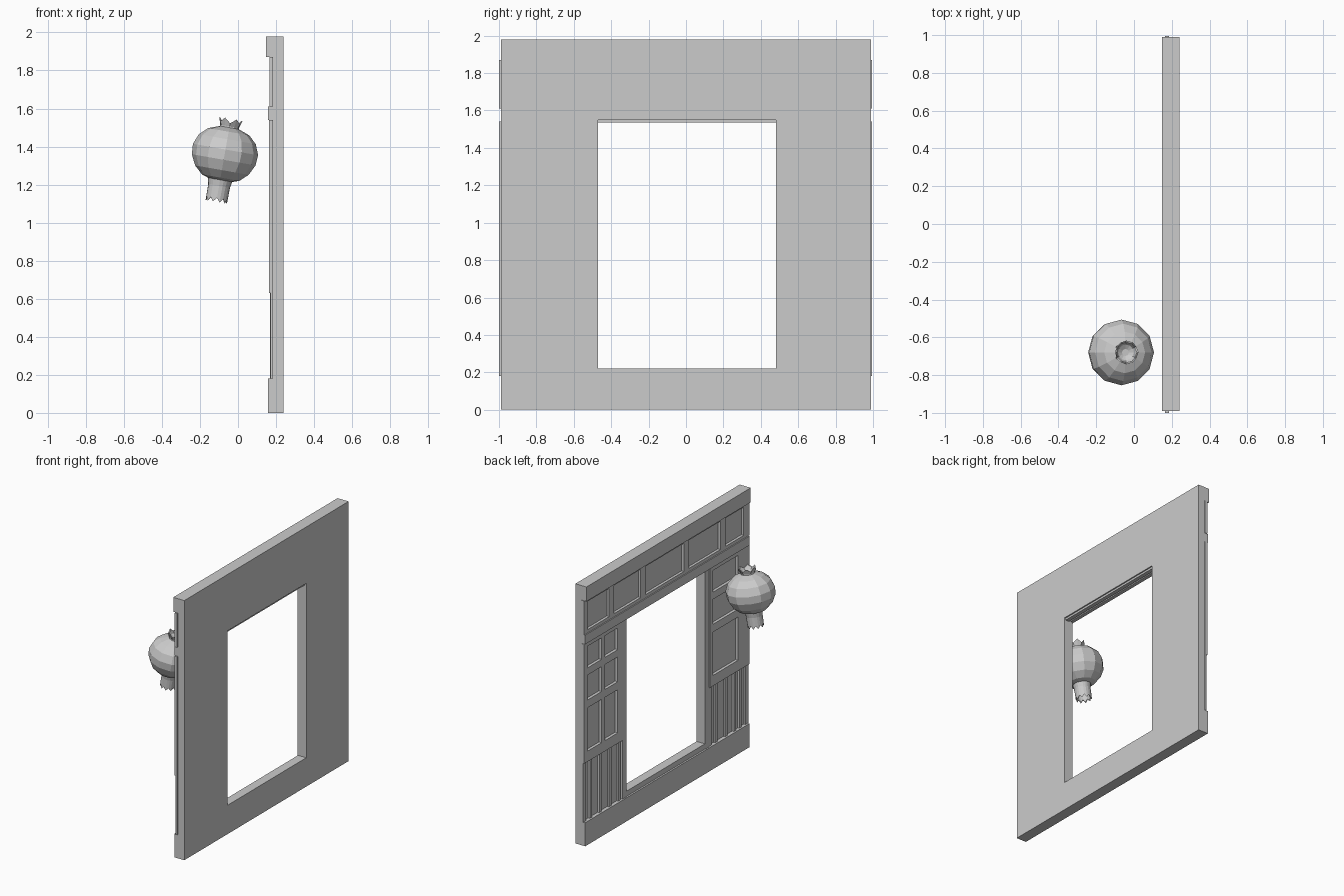
import bpy, bmesh, math
from mathutils import Matrix

if "Cube" in bpy.data.objects:
    bpy.data.objects.remove(bpy.data.objects["Cube"])

BACK = 0.24      # flat rear face of the wall
RECESS = 0.185   # depth of the sunken panels
Y0, Y1 = -0.99, 0.99


def finish(name, bm):
    bmesh.ops.recalc_face_normals(bm, faces=bm.faces)
    me = bpy.data.meshes.new(name)
    bm.to_mesh(me)
    bm.free()
    ob = bpy.data.objects.new(name, me)
    bpy.context.collection.objects.link(ob)
    return ob


def boxes(name, specs):
    """One object made from (x0, x1, y0, y1, z0, z1) boxes."""
    bm = bmesh.new()
    for x0, x1, y0, y1, z0, z1 in specs:
        m = Matrix.Translation(((x0 + x1) / 2, (y0 + y1) / 2, (z0 + z1) / 2)) @ \
            Matrix.Diagonal((x1 - x0, y1 - y0, z1 - z0, 1))
        bmesh.ops.create_cube(bm, size=1, matrix=m)
    return finish(name, bm)


def lattice(name, x, y0, y1, z0, z1, cols, rows):
    """Frame with rectangular openings at the given column and row spans."""
    def gaps(a, b, spans):
        edges = [a] + [v for s in spans for v in s] + [b]
        return list(zip(edges[::2], edges[1::2]))
    s = [(x, RECESS, y0, y1, a, b) for a, b in gaps(z0, z1, rows)]
    for za, zb in rows:
        s += [(x, RECESS, a, b, za, zb) for a, b in gaps(y0, y1, cols)]
    return boxes(name, s)


def lathe(name, rings, n, place):
    """Revolve (radius, height, zigzag) rings around the local z axis."""
    bm = bmesh.new()
    loops = []
    for r, h, zig in rings:
        loops.append([bm.verts.new((r * math.cos(2 * math.pi * i / n),
                                    r * math.sin(2 * math.pi * i / n),
                                    h + (zig if i % 2 else 0))) for i in range(n)])
    for a, b in zip(loops, loops[1:]):
        for i in range(n):
            j = (i + 1) % n
            bm.faces.new((a[i], a[j], b[j], b[i]))
    bm.faces.new(loops[0])
    bm.faces.new(loops[-1])
    bm.transform(place)
    return finish(name, bm)


# Backing wall around the doorway
HOLE = (-0.47, 0.48, 0.22, 1.55)
hy0, hy1, hz0, hz1 = HOLE
boxes("wall_backing", [
    (RECESS, BACK, Y0, hy0, 0, 1.98),
    (RECESS, BACK, hy1, Y1, 0, 1.98),
    (RECESS, BACK, hy0, hy1, 0, hz0),
    (RECESS, BACK, hy0, hy1, hz1, 1.98)])

# Horizontal beams
boxes("top_beam", [(0.147, RECESS, Y0, Y1, 1.87, 1.98)])
boxes("lintel_beam", [(0.157, RECESS, Y0, Y1, 1.54, 1.61)])
boxes("lintel_lip", [(0.2, 0.23, hy0, hy1, 1.535, hz1)])
boxes("base_beam", [(0.157, RECESS, Y0, Y1, 0, 0.18)])
boxes("door_sill", [(0.17, RECESS, hy0, hy1, 0.18, hz0)])

# Frieze of sunken panels above the doorway
lattice("frieze_frame", 0.165, Y0, Y1, 1.61, 1.87,
        [(-0.93, -0.71), (-0.65, -0.27), (-0.21, 0.25), (0.31, 0.63), (0.69, 0.95)],
        [(1.635, 1.85)])

# Doorway jambs
boxes("door_jambs", [(0.167, RECESS, hy0 - 0.045, hy0, 0.18, 1.54),
                     (0.167, RECESS, hy1, hy1 + 0.045, 0.18, 1.54)])

# Panelled side screens
rows = [(0.71, 1.04), (1.1, 1.29), (1.345, 1.51)]
lattice("left_screen", 0.163, 0.53, Y1, 0.63, 1.54, [(0.59, 0.745), (0.785, 0.955)], rows)
lattice("right_screen", 0.163, Y0, -0.52, 0.63, 1.54, [(-0.86, -0.56)], rows)

# Vertical battens below the screens
for side, ys in (("left", (0.556, 0.67, 0.786, 0.9, 0.975)),
                 ("right", (-0.535, -0.61, -0.73, -0.835, -0.9, -0.975))):
    boxes(side + "_battens",
          [(0.171, RECESS, y - 0.014, y + 0.014, 0.18, 0.63) for y in ys])

# Thin corner strips on the ends
boxes("corner_strips", [(x, RECESS, ya, yb, za, zb)
                        for ya, yb in ((-1.0, Y0), (Y1, 0.995))
                        for x, za, zb in ((0.171, 0.18, 0.63), (0.163, 0.63, 1.54),
                                          (0.165, 1.61, 1.87))])

# Tilted hanging lantern: body, crown and fringe
place = Matrix.Translation((-0.07, -0.68, 1.36)) @ Matrix.Rotation(math.radians(10), 4, 'Y')
lathe("lantern_body", [(0.05, -0.142, 0), (0.1, -0.125, 0), (0.143, -0.085, 0),
                       (0.17, -0.03, 0), (0.174, 0.025, 0), (0.152, 0.08, 0),
                       (0.11, 0.12, 0), (0.05, 0.142, 0)], 12, place)
lathe("lantern_crown", [(0.052, 0.12, 0), (0.05, 0.148, 0), (0.062, 0.19, -0.025),
                        (0.054, 0.185, -0.02), (0.042, 0.155, 0), (0.015, 0.14, 0)], 12, place)
lathe("lantern_fringe", [(0.066, -0.125, 0), (0.058, -0.17, 0), (0.057, -0.255, 0.022),
                         (0.05, -0.25, 0.02), (0.045, -0.18, 0)], 20, place)
